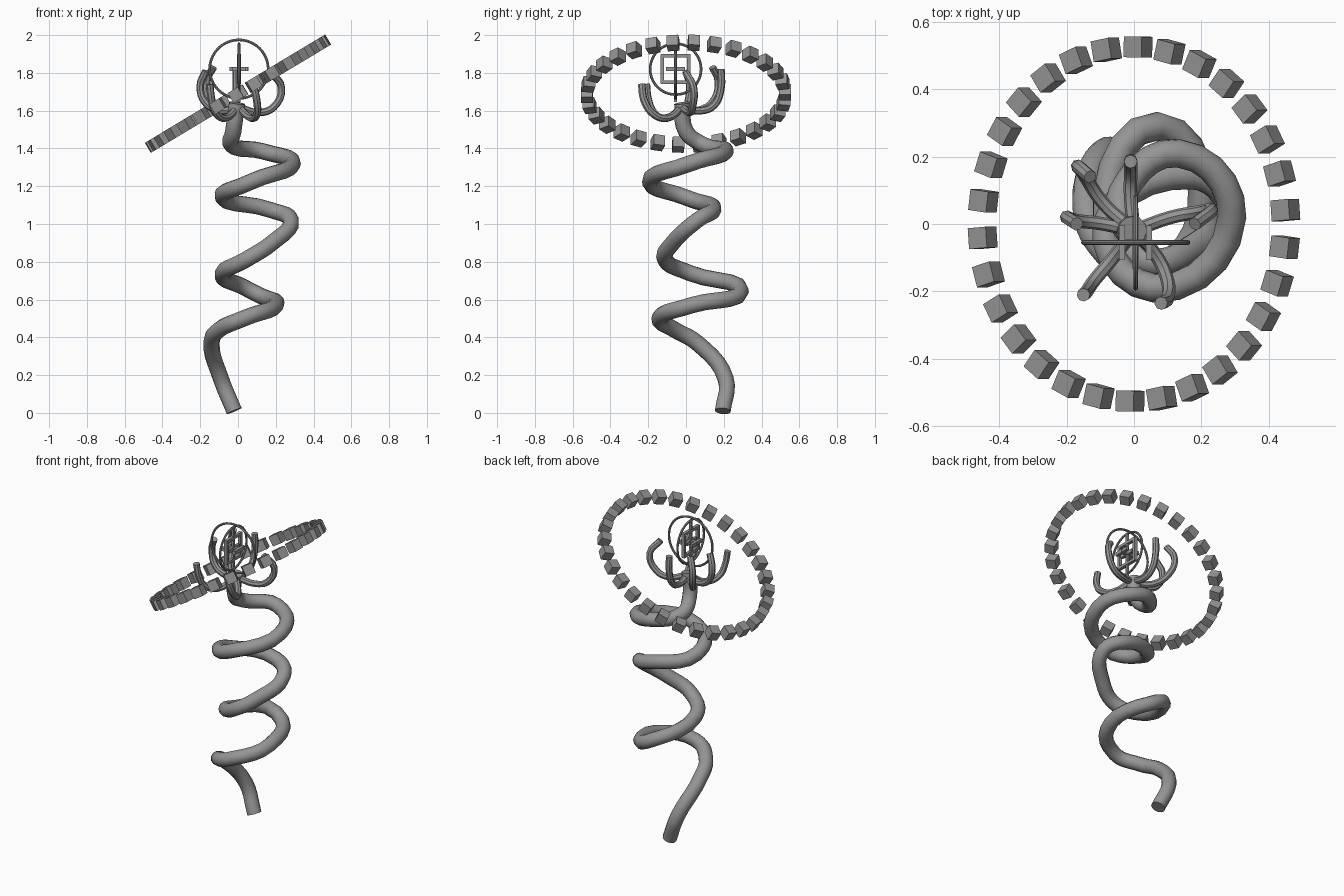
import bpy
from math import radians, cos, sin
from mathutils import Matrix, Vector

cube = bpy.data.objects.get("Cube")
if cube:
    bpy.data.objects.remove(cube, do_unlink=True)

grey = bpy.data.materials.new("plain grey")
grey.use_nodes = True
colour = (0.3, 0.3, 0.3, 1)
grey.diffuse_color = colour
grey.node_tree.nodes["Principled BSDF"].inputs["Base Color"].default_value = colour


def smooth(obj):
    bpy.ops.object.select_all(action='DESELECT')
    obj.select_set(True)
    bpy.context.view_layer.objects.active = obj
    bpy.ops.object.shade_smooth_by_angle(angle=radians(40))


def tube(name, points, radius, steps, sides):
    """Round capped tube along a smooth path."""
    curve = bpy.data.curves.new(name, 'CURVE')
    curve.dimensions = '3D'
    curve.bevel_depth = radius
    curve.bevel_resolution = sides
    curve.resolution_u = steps
    curve.use_fill_caps = True
    spline = curve.splines.new('BEZIER')
    spline.bezier_points.add(len(points) - 1)
    for knot, p in zip(spline.bezier_points, points):
        knot.co = p
        knot.handle_left_type = knot.handle_right_type = 'AUTO'
    obj = bpy.data.objects.new(name, curve)
    bpy.context.collection.objects.link(obj)
    bpy.ops.object.select_all(action='DESELECT')
    obj.select_set(True)
    bpy.context.view_layer.objects.active = obj
    bpy.ops.object.convert(target='MESH')
    obj = bpy.context.view_layer.objects.active
    obj.data.materials.clear()
    obj.data.materials.append(grey)
    smooth(obj)
    return obj


def box(name, matrix, size):
    bpy.ops.mesh.primitive_cube_add(size=1)
    obj = bpy.context.object
    obj.name = name
    obj.matrix_world = matrix @ Matrix.Diagonal((*size, 1))
    obj.data.materials.append(grey)
    return obj


# Coiled stem
tube("coiled_stem", [
    (-.02, .195, .01), (-.09, .21, .18), (-.14, .06, .37), (-.10, -.06, .44),
    (.03, -.14, .50), (.2, .03, .57), (.07, .29, .645), (-.08, .02, .74),
    (.04, -.11, .81), (.18, -.07, .9), (.28, .06, 1.02), (.17, .145, 1.075),
    (-.08, 0, 1.14), (.06, -.19, 1.22), (.29, .02, 1.32), (.13, .21, 1.385),
    (-.035, .09, 1.42), (-.025, 0, 1.49), (-.005, -.02, 1.64)],
    .043, 5, 4)

# Curling arms around the head
root = (0, -.02, 1.62)
arms = {
    "back_right_arm": [(-.09, .06, 1.6), (-.15, .15, 1.66), (-.165, .17, 1.76), (-.13, .14, 1.83)],
    "right_arm": [(-.09, 0, 1.6), (-.17, .01, 1.64), (-.2, .02, 1.73), (-.17, .0, 1.81)],
    "front_right_arm": [(-.07, -.11, 1.56), (-.12, -.17, 1.59), (-.14, -.2, 1.66), (-.15, -.21, 1.74)],
    "front_left_arm": [(.07, -.1, 1.56), (.1, -.17, 1.58), (.1, -.22, 1.65), (.08, -.235, 1.74)],
    "left_arm": [(.11, .02, 1.59), (.19, .035, 1.62), (.23, .04, 1.72), (.18, 0, 1.8)],
    "back_arm": [(-.01, .08, 1.6), (-.01, .15, 1.63), (-.01, .185, 1.72), (-.01, .185, 1.82)],
}
for name, path in arms.items():
    tube(name, [root] + path, .02, 4, 2)

# Crossed hoops over the head
centre = Vector((.005, -.055, 1.82))
for name, radius, turn in (("wide_hoop", .155, Matrix.Rotation(radians(90), 4, 'X')),
                           ("cross_hoop", .135, Matrix.Rotation(radians(90), 4, 'Y'))):
    bpy.ops.mesh.primitive_torus_add(major_radius=radius, minor_radius=.007,
                                     major_segments=40, minor_segments=8)
    hoop = bpy.context.object
    hoop.name = name
    hoop.matrix_world = Matrix.Translation(centre) @ turn
    hoop.data.materials.append(grey)
    smooth(hoop)

# Square frame with crossed bars inside the hoops
middle = Matrix.Translation(centre)
for side in (-1, 1):
    box("frame_post", Matrix.Translation(centre + Vector((0, side * .07, 0))), (.02, .018, .155))
    box("frame_rail", Matrix.Translation(centre + Vector((0, 0, side * .07))), (.02, .155, .018))
    box("inner_rail", Matrix.Translation(centre + Vector((side * .04, 0, 0))), (.018, .1, .022))
box("cross_bar", middle, (.1, .018, .022))
box("middle_bar", middle, (.018, .1, .022))
box("spindle", Matrix.Translation(centre - Vector((0, 0, .02))), (.016, .016, .31))

# Tilted halo of cubes
count = 30
tilt = Matrix.Translation((0, 0, 1.69)) @ Matrix.Rotation(radians(-31), 4, 'Y')
for i in range(count):
    angle = radians(88.5 + i * 360 / count)
    place = Matrix.Translation((.525 * cos(angle), .525 * sin(angle), 0))
    box("halo_cube", tilt @ place @ Matrix.Rotation(angle, 4, 'Z'), (.062, .062, .062))
